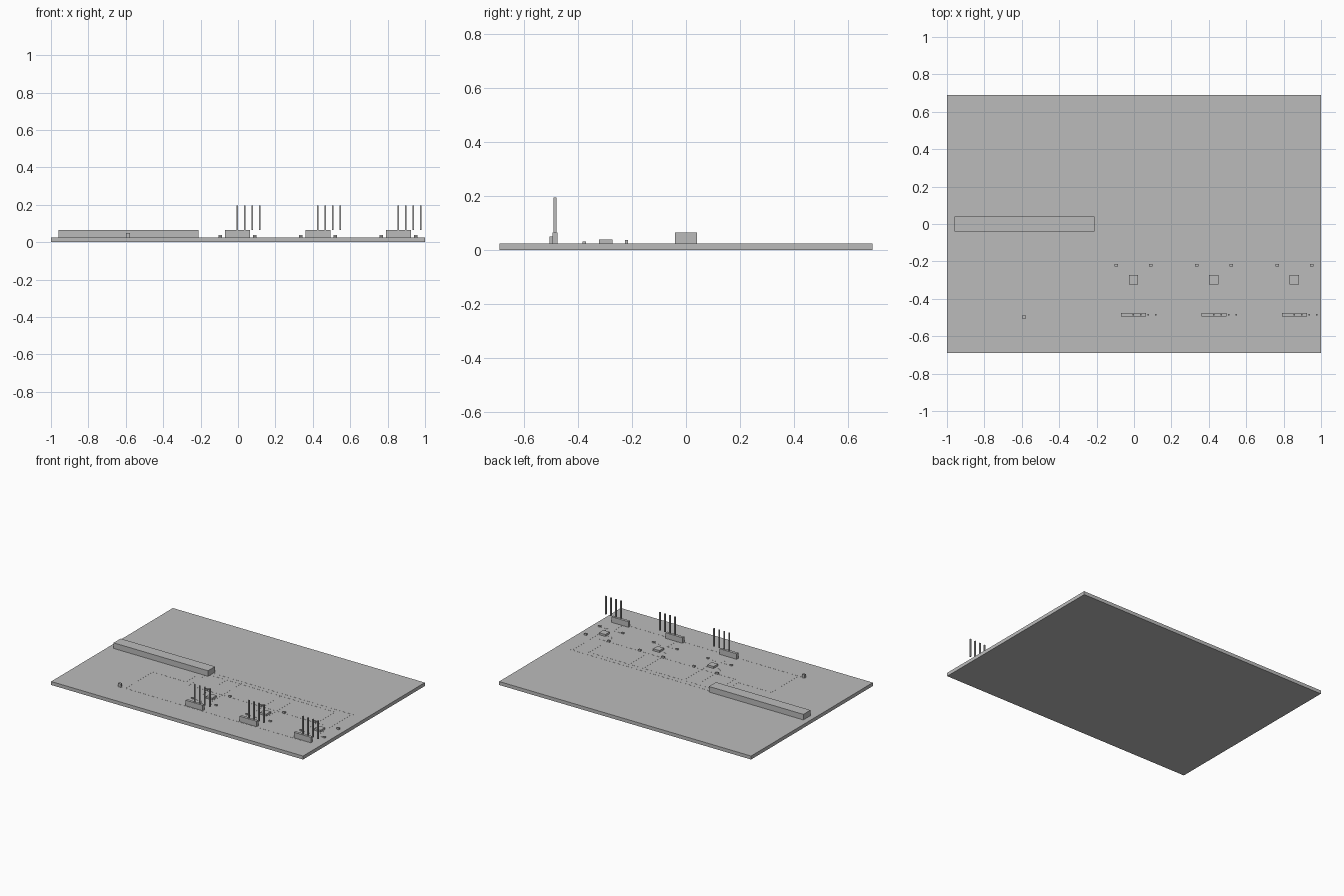
import bpy
import bmesh
from mathutils import Matrix, Vector

cube = bpy.data.objects.get("Cube")
if cube:
    bpy.data.objects.remove(cube, do_unlink=True)

grey = bpy.data.materials.new("plain_grey")
grey.use_nodes = True
grey.diffuse_color = (0.5, 0.5, 0.5, 1)
grey.node_tree.nodes["Principled BSDF"].inputs["Base Color"].default_value = grey.diffuse_color

TOP = 0.025      # upper surface of the board
PITCH = 0.43     # spacing of the repeated modules


def boxes(name, spans):
    """One object made of boxes, each given by its low and high corner."""
    bm = bmesh.new()
    for low, high in spans:
        low, high = Vector(low), Vector(high)
        place = Matrix.Translation((low + high) / 2) @ Matrix.Diagonal((*(high - low), 1))
        bmesh.ops.create_cube(bm, size=1, matrix=place)
    mesh = bpy.data.meshes.new(name)
    bm.to_mesh(mesh)
    bm.free()
    mesh.materials.append(grey)
    obj = bpy.data.objects.new(name, mesh)
    bpy.context.collection.objects.link(obj)
    return obj


def block(x, y, width, depth, bottom, top):
    return ((x - width / 2, y - depth / 2, bottom), (x + width / 2, y + depth / 2, top))


def track(*points, width=0.006):
    """Flat right-angled track through the given points."""
    half = width / 2
    spans = []
    for (ax, ay), (bx, by) in zip(points, points[1:]):
        spans.append(((min(ax, bx) - half, min(ay, by) - half, TOP - 0.001),
                      (max(ax, bx) + half, max(ay, by) + half, TOP + 0.0006)))
    return spans


# Board, long connector and small corner component
boxes("board", [((-1, -0.69, 0), (1, 0.69, TOP))])
boxes("long_connector", [((-0.96, -0.04, TOP), (-0.21, 0.04, 0.065))])
boxes("small_component", [block(-0.588, -0.497, 0.022, 0.016, TOP, 0.05)])

# Tracks leaving the long connector
tracks = track((-0.21, 0.02), (0.9, 0.02))
tracks += track((-0.21, -0.015), (0.78, -0.015))
tracks += track((-0.28, -0.04), (-0.28, -0.19), (-0.545, -0.19), (-0.545, -0.497))
tracks += track((-0.235, -0.04), (-0.235, -0.22), (0.86, -0.22))
tracks += track((-0.588, -0.497), (0.86, -0.497))

# Three modules: header, raised pins, chip and four pads
for i in range(3):
    x = i * PITCH
    label = f"_{i + 1}"
    boxes("header" + label, [((x - 0.07, -0.495, TOP), (x + 0.065, -0.475, 0.065))])
    boxes("pins" + label, [block(x - 0.004 + 0.04 * n, -0.485, 0.008, 0.01, 0.065, 0.195)
                           for n in range(4)])
    boxes("chip" + label, [block(x - 0.003, -0.298, 0.05, 0.05, TOP, 0.039)])
    boxes("pads" + label, [block(x + dx, y, 0.018, 0.012, TOP, top)
                           for dx in (-0.095, 0.09)
                           for y, top in ((-0.22, 0.037), (-0.377, 0.033))])
    tracks += track((x - 0.08, -0.015), (x - 0.08, -0.29), (x, -0.29))
    tracks += track((x + 0.03, 0.02), (x + 0.03, -0.377), (x + 0.09, -0.377))
    tracks += track((x - 0.095, -0.377), (x - 0.02, -0.377), (x - 0.02, -0.48))

boxes("tracks", tracks)
